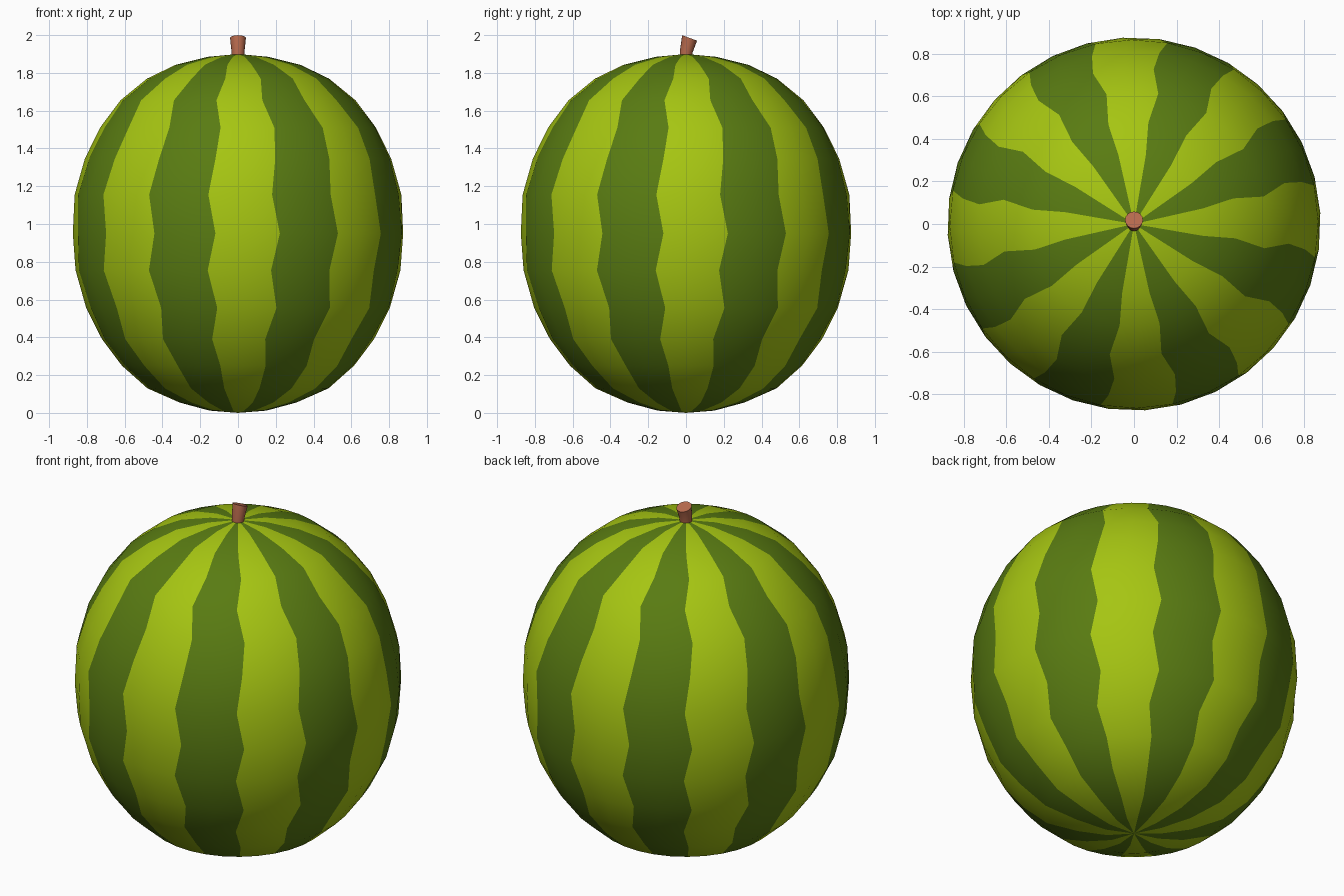
import bpy, bmesh, math

if "Cube" in bpy.data.objects:
    bpy.data.objects.remove(bpy.data.objects["Cube"])


def material(name, rgb):
    m = bpy.data.materials.new(name)
    m.diffuse_color = (*rgb, 1)
    m.use_nodes = True
    m.node_tree.nodes["Principled BSDF"].inputs["Base Color"].default_value = m.diffuse_color
    return m


light = material("light_green", (0.38, 0.56, 0.006))
dark = material("dark_green", (0.10, 0.20, 0.006))
brown = material("stem_brown", (0.48, 0.145, 0.075))


def loft(name, rings, mats, bottom=None, top=None, rule=lambda i: 0, smooth=True):
    """Skin a stack of vertex rings, closed by pole points or flat caps."""
    bm = bmesh.new()
    rows = [[bm.verts.new(p) for p in ring] for ring in rings]
    n = len(rows[0])
    for a, b in zip(rows, rows[1:]):
        for i in range(n):
            j = (i + 1) % n
            bm.faces.new((a[i], a[j], b[j], b[i])).material_index = rule(i)
    for row, pole, flip in ((rows[0], bottom, True), (rows[-1], top, False)):
        if pole is None:
            bm.faces.new(row[::-1] if flip else row)
            continue
        p = bm.verts.new(pole)
        for i in range(n):
            v = (row[i], row[(i + 1) % n], p)
            bm.faces.new(v[::-1] if flip else v).material_index = rule(i)
    bmesh.ops.recalc_face_normals(bm, faces=bm.faces)
    me = bpy.data.meshes.new(name)
    bm.to_mesh(me)
    bm.free()
    for m in mats:
        me.materials.append(m)
    ob = bpy.data.objects.new(name, me)
    bpy.context.collection.objects.link(ob)
    bpy.context.view_layer.objects.active = ob
    ob.select_set(True)
    if smooth:
        bpy.ops.object.shade_smooth_by_angle(angle=math.radians(35))
    ob.select_set(False)
    return ob


# Melon body: radius, height and twist in degrees for each ring;
# the changing twist makes the stripes zigzag
profile = [
    (0.15, 0.012, 1.5), (0.31, 0.055, 3.4), (0.48, 0.13, 2.5), (0.615, 0.25, 2.5),
    (0.72, 0.39, 0.3), (0.805, 0.555, 3.4), (0.86, 0.755, 0.5),
    (0.876, 0.95, 3.4), (0.865, 1.155, 0.8), (0.812, 1.345, 2.8),
    (0.732, 1.51, 4.0), (0.622, 1.655, 0.7), (0.482, 1.77, 3.2),
    (0.33, 1.843, 1.5), (0.16, 1.885, 1.5),
]
SEG = 32
rings = []
for r, z, twist in profile:
    ring = []
    for i in range(SEG):
        a = math.radians(-90 - 11.25 + twist + i * 360 / SEG)
        ring.append((r * math.cos(a), r * math.sin(a), z))
    rings.append(ring)
# Two segments per stripe, light stripe facing the front
loft("melon_body", rings, [light, dark], (0, 0, 0), (0, 0, 1.9),
     rule=lambda i: (i // 2) % 2)

# Stem: flared stub leaning towards the back
stem = []
for r, y, z, tilt in ((0.033, 0, 1.88, 0), (0.034, 0.001, 1.91, 5), (0.042, 0.019, 1.985, 20)):
    t = math.radians(tilt)
    stem.append([(r * math.cos(a), y + r * math.sin(a) * math.cos(t),
                  z - r * math.sin(a) * math.sin(t))
                 for a in (k * math.tau / 16 for k in range(16))])
loft("stem", stem, [brown])
